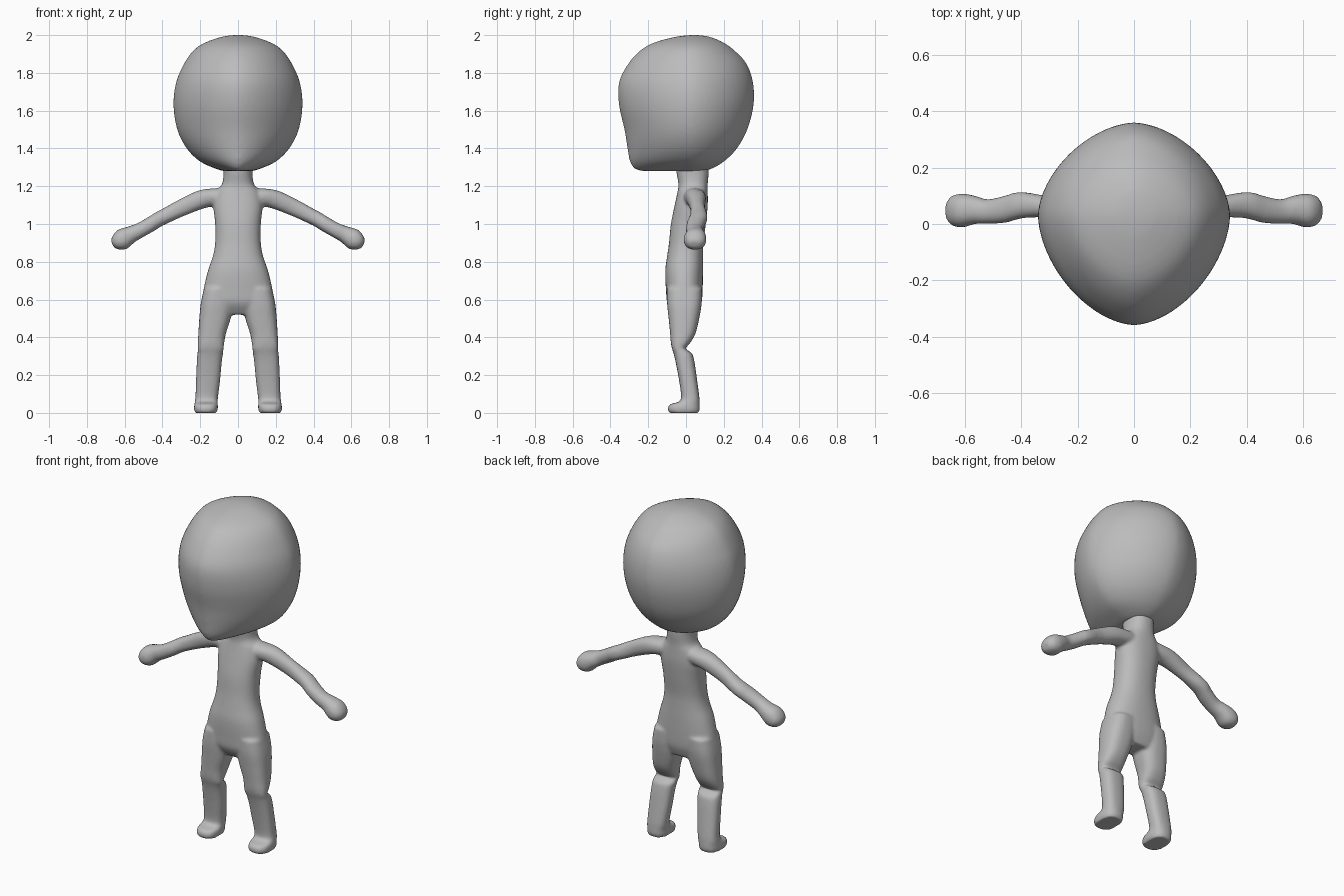
import bpy, bmesh
from math import cos, sin, pi
from mathutils import Vector

if "Cube" in bpy.data.objects:
    bpy.data.objects.remove(bpy.data.objects["Cube"])

grey = bpy.data.materials.new("plain grey")
grey.use_nodes = True
GREY = (0.5, 0.5, 0.5, 1)
grey.diffuse_color = GREY
grey.node_tree.nodes["Principled BSDF"].inputs["Base Color"].default_value = GREY


def smooth_rows(rows, steps=4):
    """Catmull-Rom interpolation between the given sections."""
    rows = [Vector(r) for r in rows]
    out = []
    for i in range(len(rows) - 1):
        a, b, c, d = rows[max(i - 1, 0)], rows[i], rows[i + 1], rows[min(i + 2, len(rows) - 1)]
        for s in range(steps):
            t = s / steps
            out.append(b + (c - a) * (t / 2) + (a * 2 - b * 5 + c * 4 - d) * (t * t / 2)
                       + (b * 3 - a - c * 3 + d) * (t ** 3 / 2))
    return out + [rows[-1]]


def loft(bm, rows, power=2.0, side=(1, 0, 0), mid=None, flip=1, n=40):
    """Skin sections of (x, z, half width, front y, back y)."""
    side = Vector(side)
    rings = []
    for x, z, half, front, back in smooth_rows(rows):
        yc = (front + back) / 2 if mid is None else mid
        ring = []
        for k in range(n):
            c, s = cos(2 * pi * k / n), sin(2 * pi * k / n)
            u = abs(c) ** (2 / power) * (1 if c > 0 else -1)
            v = abs(s) ** (2 / power)
            p = Vector((x, yc + v * ((back if s > 0 else front) - yc), z)) + side * half * u
            p.x *= flip
            ring.append(bm.verts.new(p))
        rings.append(ring)
    faces = [bm.faces.new(rings[0]), bm.faces.new(rings[-1])]
    for a, b in zip(rings, rings[1:]):
        for k in range(n):
            m = (k + 1) % n
            faces.append(bm.faces.new((a[k], a[m], b[m], b[k])))
    bmesh.ops.recalc_face_normals(bm, faces=faces)


def finish(bm, name):
    mesh = bpy.data.meshes.new(name)
    for f in bm.faces:
        f.smooth = True
    bm.to_mesh(mesh)
    bm.free()
    obj = bpy.data.objects.new(name, mesh)
    mesh.materials.append(grey)
    bpy.context.collection.objects.link(obj)
    return obj


def fuse(obj, voxel, repeats):
    """Merge overlapping parts into one soft skin."""
    mod = obj.modifiers.new("skin", 'REMESH')
    mod.mode = 'VOXEL'
    mod.voxel_size = voxel
    mod.use_smooth_shade = True
    mod = obj.modifiers.new("soften", 'SMOOTH')
    mod.factor = 0.5
    mod.iterations = repeats


# Large head with a narrow face and chin
bm = bmesh.new()
loft(bm, [(0, 1.28, .07, -.22, .08), (0, 1.29, .11, -.27, .13), (0, 1.33, .2, -.297, .2),
          (0, 1.4, .272, -.31, .27), (0, 1.5, .322, -.326, .325), (0, 1.63, .342, -.355, .358),
          (0, 1.75, .328, -.355, .355), (0, 1.85, .285, -.305, .32), (0, 1.92, .235, -.24, .255),
          (0, 1.96, .175, -.17, .2), (0, 1.99, .09, -.06, .13), (0, 2.0, .03, .02, .07)],
     power=1.72, mid=.03, n=64)
fuse(finish(bm, "head"), .012, 6)

# Torso and neck
bm = bmesh.new()
loft(bm, [(0, 1.32, .08, -.055, .12), (0, 1.27, .076, -.05, .12), (0, 1.21, .085, -.04, .115),
          (0, 1.17, .115, -.045, .115), (0, 1.1, .13, -.06, .115), (0, 1.0, .121, -.08, .105),
          (0, .9, .121, -.09, .092), (0, .83, .133, -.1, .09), (0, .75, .16, -.11, .09),
          (0, .65, .183, -.106, .088), (0, .58, .19, -.098, .082), (0, .52, .15, -.06, .06)],
     power=2.3)

for flip in (1, -1):
    # Leg with bent knee and short foot
    loft(bm, [(.1, .66, .08, -.1, .085), (.112, .58, .085, -.1, .083), (.122, .5, .083, -.092, .07),
              (.137, .42, .073, -.084, .05), (.143, .37, .07, -.08, .022),
              (.144, .34, .068, -.074, -.002), (.147, .315, .068, -.066, .032),
              (.152, .27, .066, -.055, .045), (.158, .18, .064, -.038, .058),
              (.165, .09, .06, -.026, .07), (.168, .06, .06, -.036, .072),
              (.169, .045, .062, -.085, .073), (.17, .02, .063, -.097, .073),
              (.17, .0, .058, -.09, .068)], power=2.6, flip=flip)
    # Arm ending in a mitten hand
    loft(bm, [(.05, 1.15, .045, -.01, .1), (.13, 1.142, .05, -.01, .105), (.2, 1.128, .05, .005, .105),
              (.3, 1.085, .045, .022, .1), (.38, 1.045, .041, .022, .112),
              (.42, 1.025, .04, .015, .112), (.46, 1.0, .04, .004, .1),
              (.52, .966, .04, .0, .088), (.565, .945, .045, .0, .1),
              (.61, .92, .056, -.012, .108), (.645, .902, .042, -.005, .1),
              (.665, .893, .02, .02, .075)], power=2.2, side=(.42, 0, .9), flip=flip)
fuse(finish(bm, "body"), .009, 5)
